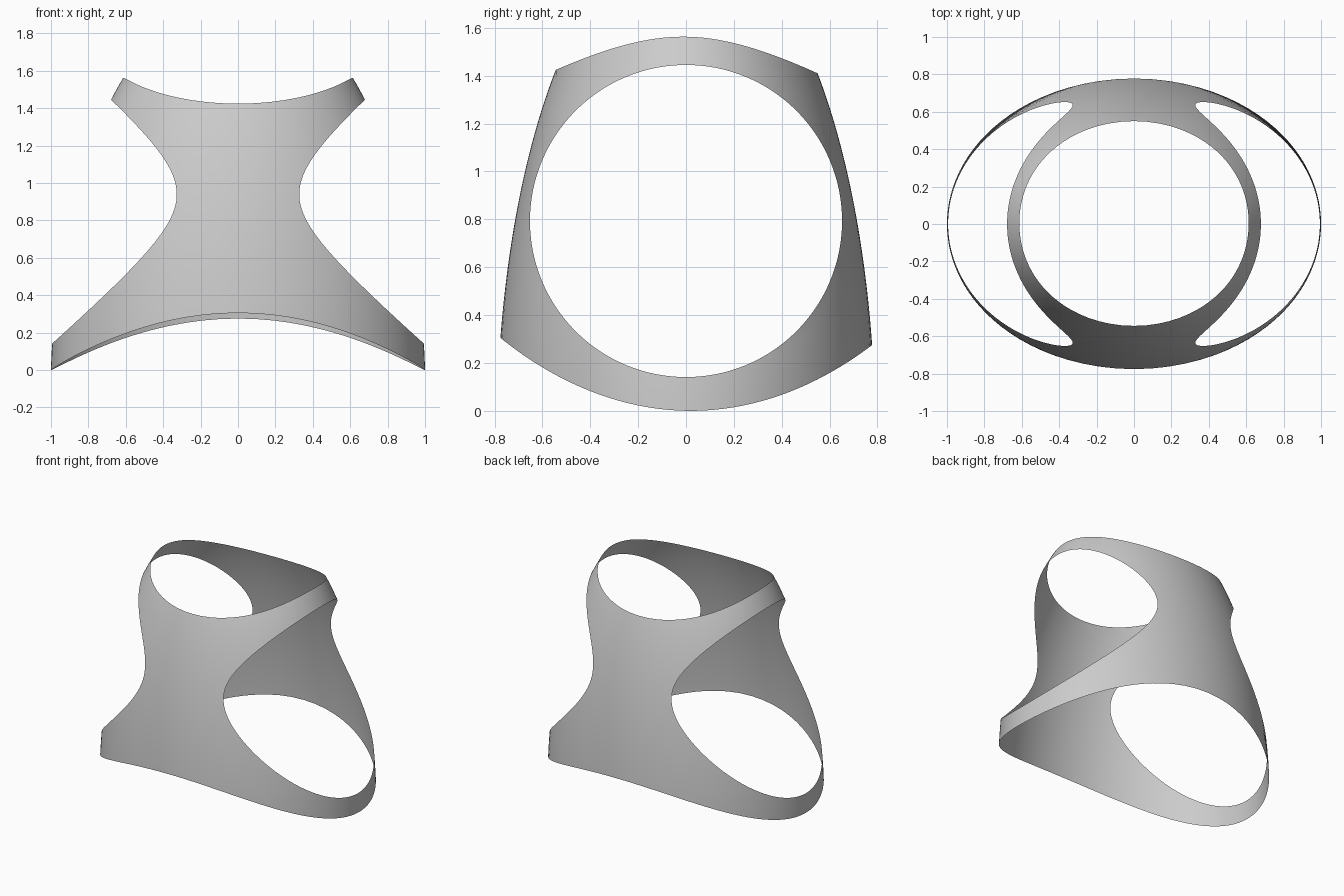
import bpy, bmesh
from math import sin, cos, pi, sqrt, asin

if "Cube" in bpy.data.objects:
    bpy.data.objects.remove(bpy.data.objects["Cube"])

RATIO = 1.265          # width to depth of every level section
HOLE_R, HOLE_Z = 0.652, 0.793
AROUND, ACROSS = 192, 14


def half_width(z):
    return sqrt(1 - 0.057 * z - 0.219 * z * z)


def on_shell(theta, z):
    w = half_width(z)
    return w * cos(theta), w / RATIO * sin(theta), z


def hole_edge(phi):
    # round side opening, straight through along x
    y, z = HOLE_R * cos(phi), HOLE_Z + HOLE_R * sin(phi)
    return asin(y * RATIO / half_width(z)), z


def outer_edge(phi):
    # wavy top and bottom rims, closed by the centre seam
    c, s = cos(phi), sin(phi)
    m = max(abs(c), abs(s))
    theta, v = c / m * pi / 2, (s / m + 1) / 2
    bottom = 0.29 * sin(theta) ** 2 - 0.015 * sin(theta)
    top = 1.563 - 0.146 * sin(theta) ** 2 - 0.007 * sin(theta)
    return theta, bottom + (top - bottom) * v


# Half shell: rings of points from the side opening out to the rims
bm = bmesh.new()
rings = []
for i in range(AROUND):
    phi = 2 * pi * i / AROUND
    (t0, z0), (t1, z1) = hole_edge(phi), outer_edge(phi)
    rings.append([bm.verts.new(on_shell(t0 + (t1 - t0) * k / ACROSS,
                                        z0 + (z1 - z0) * k / ACROSS))
                  for k in range(ACROSS + 1)])
for i in range(AROUND):
    a, b = rings[i], rings[(i + 1) % AROUND]
    for k in range(ACROSS):
        bm.faces.new((a[k], a[k + 1], b[k + 1], b[k]))
mesh = bpy.data.meshes.new("open_shell")
bm.to_mesh(mesh)
bm.free()
shell = bpy.data.objects.new("open_shell", mesh)
bpy.context.collection.objects.link(shell)

# Other half
mirror = shell.modifiers.new("mirror", 'MIRROR')
mirror.use_axis[0] = True
mirror.merge_threshold = 0.0005

# Plain grey
grey = bpy.data.materials.new("light_grey")
grey.use_nodes = True
colour = (0.6, 0.6, 0.6, 1)
grey.diffuse_color = colour
grey.node_tree.nodes["Principled BSDF"].inputs["Base Color"].default_value = colour
mesh.materials.append(grey)
mesh.shade_smooth()
